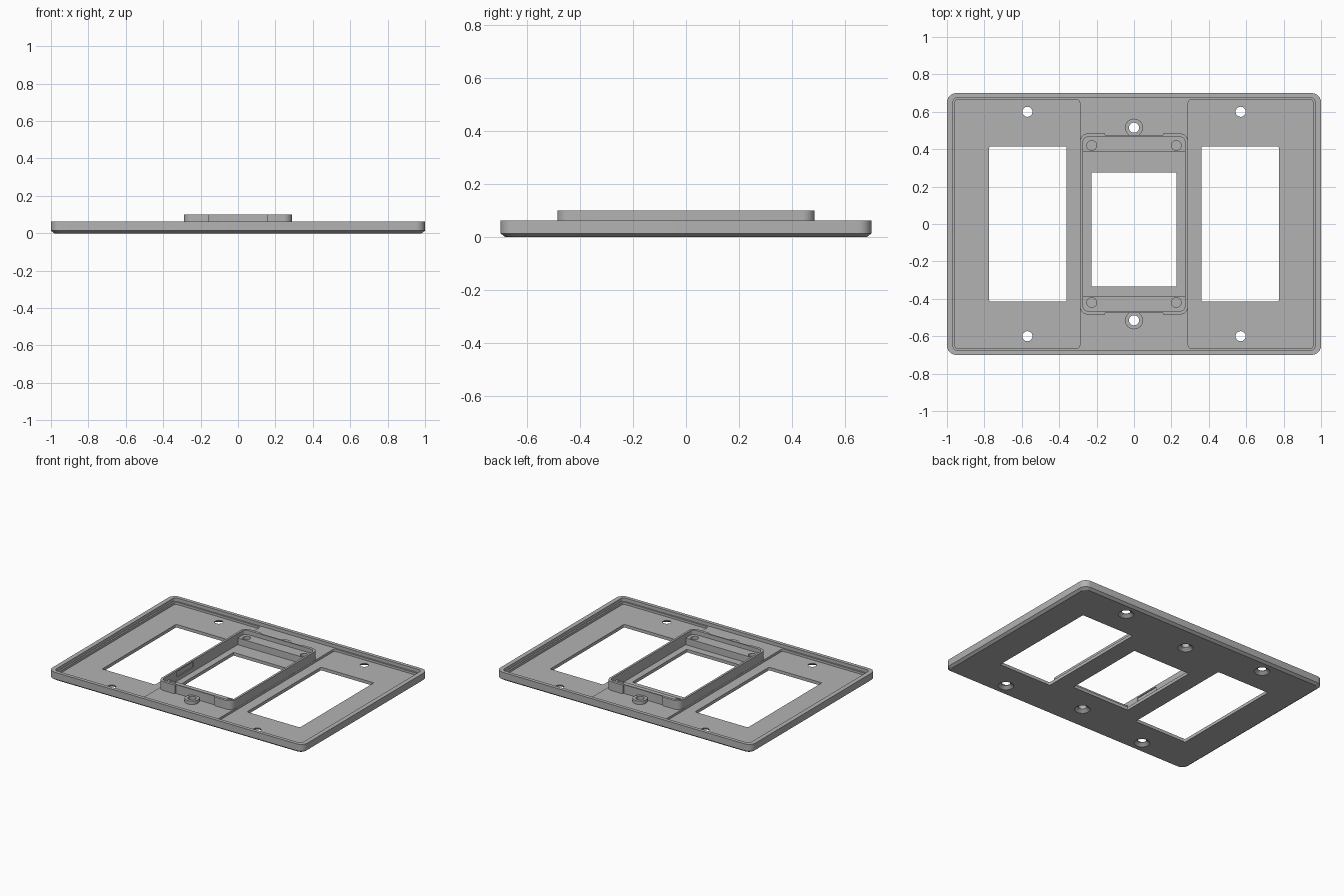
import bpy, bmesh
from math import sin, cos, pi

if "Cube" in bpy.data.objects:
    bpy.data.objects.remove(bpy.data.objects["Cube"])

grey = bpy.data.materials.new("plain grey")
grey.use_nodes = True
grey.diffuse_color = (0.45, 0.45, 0.45, 1)
grey.node_tree.nodes["Principled BSDF"].inputs["Base Color"].default_value = (0.45, 0.45, 0.45, 1)


def outline(x0, x1, y0, y1, r, steps=6):
    """Rounded rectangle, counter-clockwise."""
    corners = [(x1 - r, y1 - r), (x0 + r, y1 - r), (x0 + r, y0 + r), (x1 - r, y0 + r)]
    return [(cx + r * cos(pi / 2 * (q + i / steps)), cy + r * sin(pi / 2 * (q + i / steps)))
            for q, (cx, cy) in enumerate(corners) for i in range(steps + 1)]


def circle(x, y, r, n=32):
    return [(x + r * cos(2 * pi * i / n), y + r * sin(2 * pi * i / n)) for i in range(n)]


def loft(name, layers):
    """Solid through a stack of (outline, z) layers."""
    bm = bmesh.new()
    rings = [[bm.verts.new((x, y, z)) for x, y in pts] for pts, z in layers]
    bm.faces.new(rings[0][::-1])
    bm.faces.new(rings[-1])
    for a, b in zip(rings, rings[1:]):
        for i in range(len(a)):
            j = (i + 1) % len(a)
            bm.faces.new((a[i], a[j], b[j], b[i]))
    mesh = bpy.data.meshes.new(name)
    bm.to_mesh(mesh)
    bm.free()
    mesh.materials.append(grey)
    obj = bpy.data.objects.new(name, mesh)
    bpy.context.collection.objects.link(obj)
    return obj


def block(name, x0, x1, y0, y1, z0, z1, r=0.002):
    pts = outline(x0, x1, y0, y1, r)
    return loft(name, [(pts, z0), (pts, z1)])


def rod(name, x, y, r, z0, z1):
    return loft(name, [(circle(x, y, r), z0), (circle(x, y, r), z1)])


def cut(obj, cutter):
    """Subtract the cutter and discard it."""
    cutter.hide_render = True
    mod = obj.modifiers.new("cut", 'BOOLEAN')
    mod.operation, mod.solver, mod.object = 'DIFFERENCE', 'EXACT', cutter
    bpy.context.view_layer.objects.active = obj
    bpy.ops.object.modifier_apply(modifier=mod.name)
    bpy.data.objects.remove(cutter)


FLOOR, MIDDLE, RIM, TOP = 0.022, 0.038, 0.062, 0.1

# Plate with chamfered face and stepped recess at the back
plate = loft("wall_plate", [
    (outline(-0.982, 0.982, -0.682, 0.682, 0.04), 0),
    (outline(-1, 1, -0.7, 0.7, 0.05), 0.014),
    (outline(-1, 1, -0.7, 0.7, 0.05), RIM)])
cut(plate, block("recess", -0.968, 0.968, -0.675, 0.675, MIDDLE, 0.2, 0.025))
for s in (-1, 1):
    x0, x1 = sorted((s * 0.29, s * 0.957))
    cut(plate, block("pocket", x0, x1, -0.664, 0.664, FLOOR, 0.2, 0.014))
    x0, x1 = sorted((s * 0.36, s * 0.775))
    cut(plate, block("side_window", x0, x1, -0.414, 0.414, -0.1, 0.2, 0.008))
cut(plate, block("well", -0.274, 0.274, -0.466, 0.466, FLOOR, 0.2, 0.03))
cut(plate, block("middle_window", -0.228, 0.228, -0.335, 0.275, -0.1, 0.2, 0.003))

# Countersunk screw holes
for x, y in [(-0.57, 0.6), (0.57, 0.6), (0, 0.515)]:
    for s in (-1, 1):
        cut(plate, loft("screw_hole", [
            (circle(x, s * y, 0.053), -0.002),
            (circle(x, s * y, 0.027), 0.019),
            (circle(x, s * y, 0.027), 0.2)]))

# Raised wall around the middle opening, thinned beside the screws
frame = block("box_frame", -0.289, 0.289, -0.485, 0.485, MIDDLE - 0.003, TOP, 0.045)
cut(frame, block("hollow", -0.274, 0.274, -0.466, 0.466, 0, 0.2, 0.03))
for s in (-1, 1):
    y0, y1 = sorted((s * 0.475, s * 0.6))
    cut(frame, block("thinning", -0.155, 0.155, y0, y1, 0, 0.2))
cut(frame, block("side_groove", -0.281, -0.25, -0.294, -0.107, 0.05, 0.09))

# Ledges inside the frame with blind pin holes, and screw bosses
parts = [plate, frame]
for s, end in ((-1, "front"), (1, "back")):
    y0, y1 = sorted((s * 0.387, s * 0.468))
    ledge = block(end + "_ledge", -0.272, 0.272, y0, y1, FLOOR - 0.002, 0.07, 0.004)
    for x in (-0.226, 0.226):
        cut(ledge, rod("pin_hole", x, s * 0.42, 0.026, 0.03, 0.2))
    boss = rod(end + "_screw_boss", 0, s * 0.515, 0.048, MIDDLE - 0.003, RIM)
    cut(boss, rod("boss_hole", 0, s * 0.515, 0.027, 0, 0.2))
    parts += [ledge, boss]

# Smooth the rounded corners, keep edges crisp
bpy.ops.object.select_all(action='DESELECT')
for obj in parts:
    obj.select_set(True)
bpy.context.view_layer.objects.active = plate
bpy.ops.object.shade_smooth_by_angle(angle=0.5)
